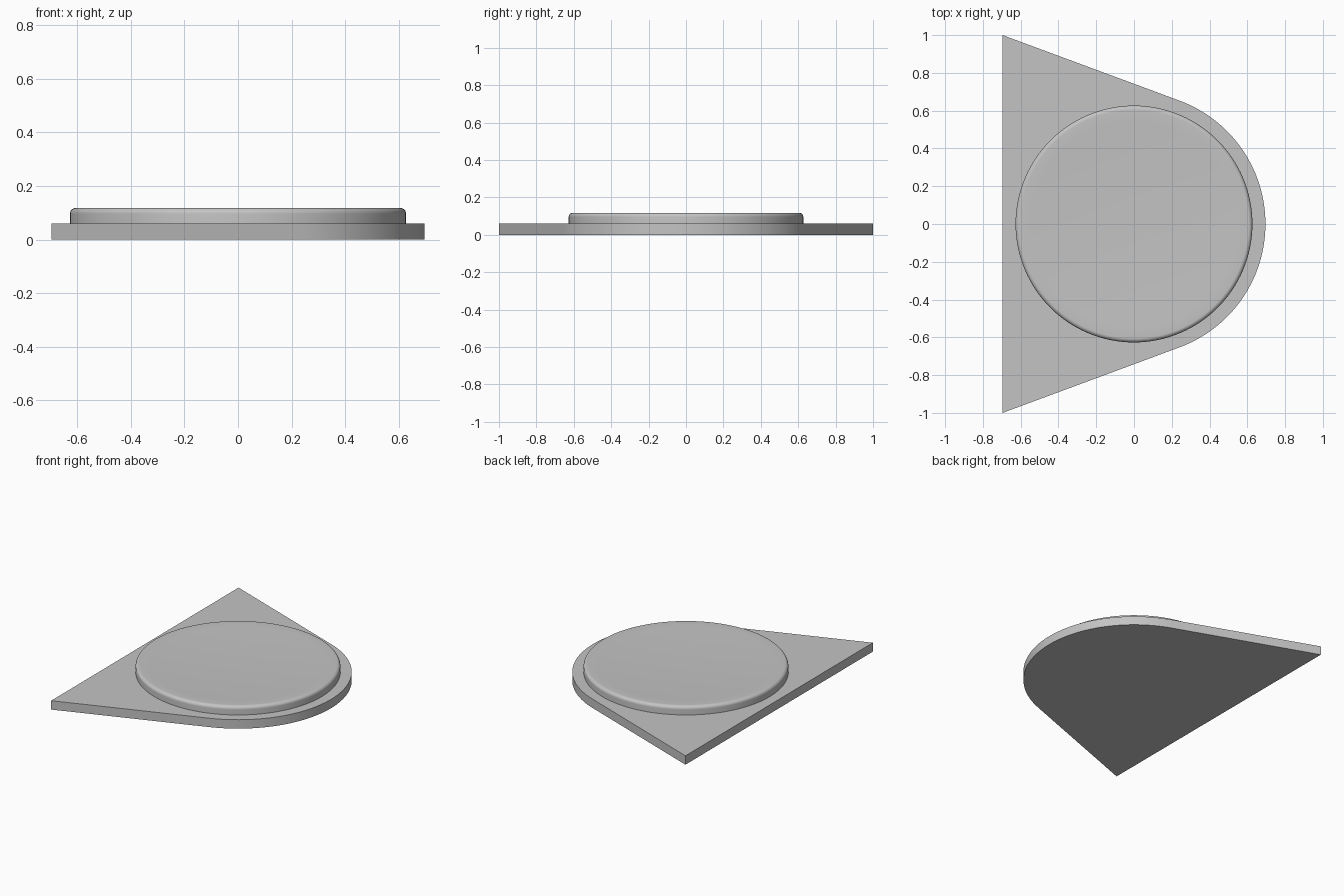
import bpy
import bmesh
from math import acos, atan2, cos, sin, pi, hypot, radians

cube = bpy.data.objects.get("Cube")
if cube:
    bpy.data.objects.remove(cube, do_unlink=True)

PLATE_R, PLATE_TOP = 0.696, 0.06
DISC_R, DISC_TOP, FILLET, DISH = 0.627, 0.118, 0.022, 0.012

grey = bpy.data.materials.new("light grey")
grey.use_nodes = True
colour = (0.55, 0.55, 0.55, 1)
grey.diffuse_color = colour
grey.node_tree.nodes["Principled BSDF"].inputs["Base Color"].default_value = colour


def finish(name, bm):
    bmesh.ops.recalc_face_normals(bm, faces=bm.faces)
    mesh = bpy.data.meshes.new(name)
    bm.to_mesh(mesh)
    bm.free()
    mesh.materials.append(grey)
    obj = bpy.data.objects.new(name, mesh)
    bpy.context.collection.objects.link(obj)
    bpy.ops.object.select_all(action="DESELECT")
    obj.select_set(True)
    bpy.context.view_layer.objects.active = obj
    bpy.ops.object.shade_smooth_by_angle(angle=radians(35))
    return obj


# Base plate: straight back edge, sides tangent to a round nose
corner = (-PLATE_R, 1.0)
tangent = atan2(corner[1], corner[0]) - acos(PLATE_R / hypot(*corner))
steps = 64
outline = [(corner[0], -corner[1])]
for i in range(steps + 1):
    a = -tangent + 2 * tangent * i / steps
    outline.append((PLATE_R * cos(a), PLATE_R * sin(a)))
outline.append(corner)

bm = bmesh.new()
base = bm.faces.new([bm.verts.new((x, y, 0)) for x, y in outline])
top = bmesh.ops.extrude_face_region(bm, geom=[base], use_keep_orig=True)
for v in top["geom"]:
    if isinstance(v, bmesh.types.BMVert):
        v.co.z = PLATE_TOP
finish("base_plate", bm)

# Raised disc: straight wall, rounded rim, very slightly dished top
profile = [(DISC_R, PLATE_TOP - 0.01)]
for i in range(9):
    a = pi / 2 * i / 8
    profile.append((DISC_R - FILLET + FILLET * cos(a),
                    DISC_TOP - FILLET + FILLET * sin(a)))
inner = DISC_R - FILLET
for i in range(9, -1, -1):
    t = i / 10
    profile.append((inner * t, DISC_TOP - DISH * (1 - t * t)))

bm = bmesh.new()
points = [bm.verts.new((r, 0, z)) for r, z in profile]
edges = [bm.edges.new(pair) for pair in zip(points, points[1:])]
bmesh.ops.spin(bm, geom=points + edges, cent=(0, 0, 0), axis=(0, 0, 1),
               angle=2 * pi, steps=128)
bmesh.ops.remove_doubles(bm, verts=bm.verts, dist=0.0001)
rim = [e for e in bm.edges if e.is_boundary]
bmesh.ops.holes_fill(bm, edges=rim, sides=0)
finish("raised_disc", bm)
